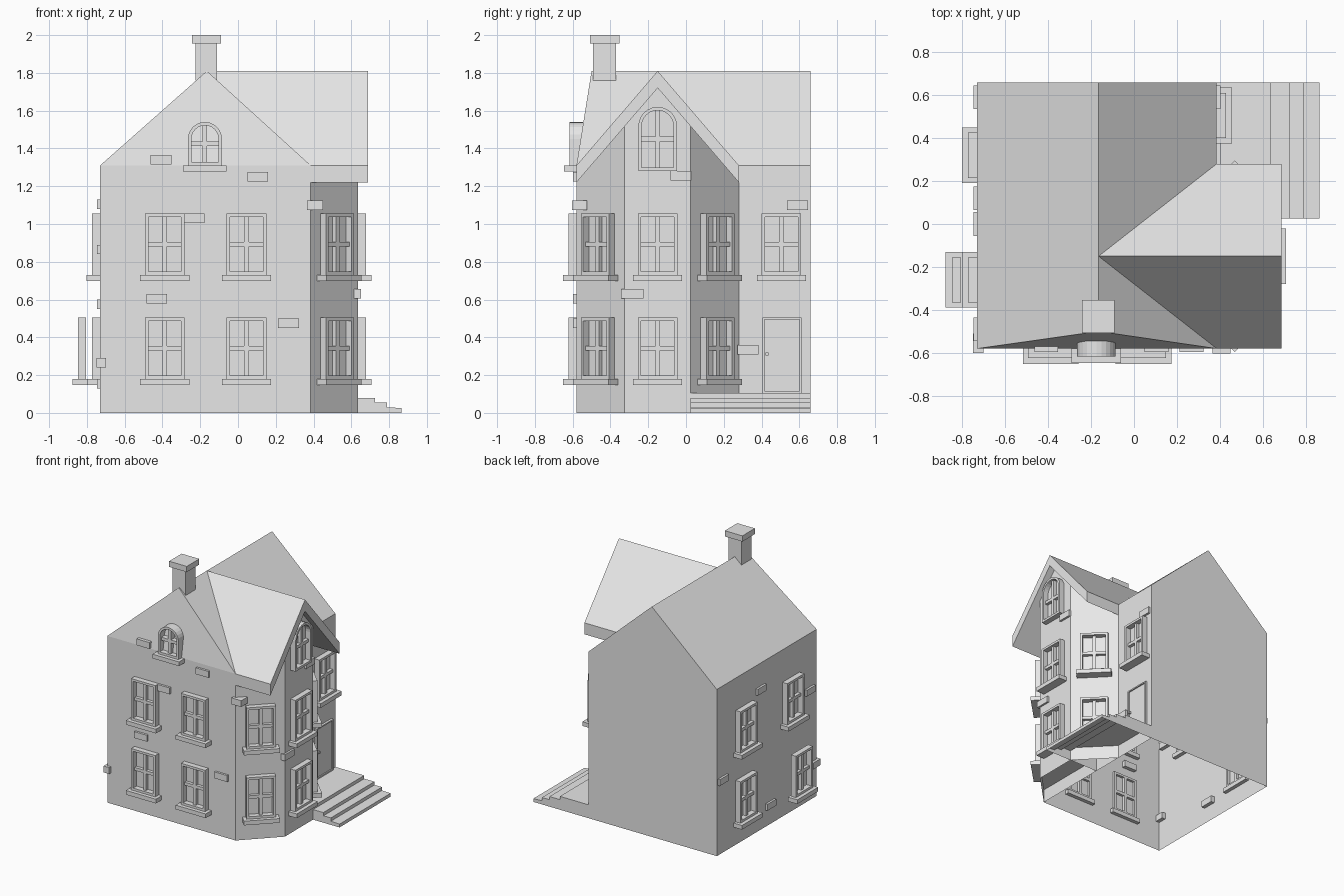
import bpy, math
from mathutils import Matrix

if "Cube" in bpy.data.objects:
    bpy.data.objects.remove(bpy.data.objects["Cube"])

grey = bpy.data.materials.new("plain_grey")
grey.use_nodes = True
grey.diffuse_color = (0.8, 0.8, 0.8, 1)
grey.node_tree.nodes["Principled BSDF"].inputs["Base Color"].default_value = (0.8, 0.8, 0.8, 1)

# Main dimensions
L, R, F, B = -0.73, 0.385, -0.58, 0.66      # main walls
BAY, BY, HALF = 0.635, -0.15, 0.43          # bay front, bay centre line, roof half width
EAVE, RIDGE, RX, SLAB = 1.31, 1.81, -0.165, 0.09


def add(name, verts, faces, matrix=None):
    mesh = bpy.data.meshes.new(name)
    mesh.from_pydata(verts, [], faces)
    if matrix:
        mesh.transform(matrix)
    mesh.materials.append(grey)
    obj = bpy.data.objects.new(name, mesh)
    bpy.context.collection.objects.link(obj)
    return obj


def wall(x, y, angle):
    """Local frame on a wall: x along it, -y outward, z up."""
    return Matrix.Translation((x, y, 0)) @ Matrix.Rotation(math.radians(angle), 4, "Z")


def box(name, x0, x1, y0, y1, z0, z1, matrix=None):
    verts = [(x, y, z) for x in (x0, x1) for y in (y0, y1) for z in (z0, z1)]
    faces = [(0, 1, 3, 2), (4, 6, 7, 5), (0, 4, 5, 1), (2, 3, 7, 6), (0, 2, 6, 4), (1, 5, 7, 3)]
    return add(name, verts, faces, matrix)


def outline(w, z0, z1, arched):
    """Closed opening outline, with an optional round head."""
    pts = [(-w / 2, z0), (w / 2, z0)]
    if not arched:
        return pts + [(w / 2, z1), (-w / 2, z1)]
    r = w / 2
    return pts + [(r * math.cos(a), z1 - r + r * math.sin(a))
                  for a in (math.pi * i / 12 for i in range(13))]


def ring(name, w, z0, z1, border, out, back, arched, matrix):
    outer = outline(w, z0, z1, arched)
    inner = outline(w - 2 * border, z0 + border, z1 - border, arched)
    n = len(outer)
    verts = [(x, y, z) for loop, y in ((outer, -out), (inner, -out), (inner, back), (outer, back))
             for x, z in loop]
    faces = []
    for k in range(4):
        for i in range(n):
            j, m = (i + 1) % n, (k + 1) % 4
            faces.append((k * n + i, k * n + j, m * n + j, m * n + i))
    return add(name, verts, faces, matrix)


def window(name, matrix, z0, w=0.21, h=0.325, arched=False, sill=True, cross=0.5, back=0.02):
    ring(name + "_frame", w, z0, z0 + h, 0.018, 0.043, back, arched, matrix)
    zc = z0 + h * cross
    box(name + "_upright", -0.012, 0.012, -0.025, back, z0 + 0.01, z0 + h - 0.01, matrix)
    box(name + "_crossbar", -w / 2 + 0.01, w / 2 - 0.01, -0.025, back, zc - 0.012, zc + 0.012, matrix)
    if sill:
        s = w / 2 + 0.025
        box(name + "_sill", -s, s, -0.072, back + 0.01, z0 - 0.033, z0, matrix)


# Main house shell, open underneath, with a steep hip at the front
add("house_shell",
    [(L, F, 0), (R, F, 0), (R, B, 0), (L, B, 0),
     (L, F, EAVE), (R, F, EAVE), (R, B, EAVE), (L, B, EAVE), (RX, -0.5, RIDGE), (RX, B, RIDGE)],
    [(0, 1, 5, 4), (1, 2, 6, 5), (2, 3, 7, 9, 6), (3, 0, 4, 7), (4, 5, 8), (5, 6, 9, 8), (7, 4, 8, 9)])

# Bay walls, rising to the underside of the gable roof
plan = [(R, F), (BAY, -0.325), (BAY, BY), (BAY, 0.025), (R, BY + HALF)]
under = lambda y: RIDGE - SLAB - (RIDGE - EAVE) * abs(y - BY) / HALF
low = [(x, y, 0) for x, y in plan]
high = [(x, y, under(y)) for x, y in plan]
add("bay_walls", low + high,
    [(0, 1, 6, 5), (1, 2, 3, 8, 7, 6), (3, 4, 9, 8)])
add("bay_floor", [(x, y, 0.105) for x, y in plan], [(0, 1, 2, 3, 4)])

# Gable roof slab over the bay
tip = 0.688
section = [(BY - HALF, EAVE), (BY, RIDGE), (BY + HALF, EAVE),
           (BY + HALF, EAVE - SLAB), (BY, RIDGE - SLAB), (BY - HALF, EAVE - SLAB)]
inner = [(RX if y == BY else R, y, z) for y, z in section]
add("bay_roof", inner + [(tip, y, z) for y, z in section],
    [(i, i + 6, (i + 1) % 6 + 6, (i + 1) % 6) for i in range(6)]
    + [(6, 11, 10, 7), (7, 10, 9, 8)])

# Chimney
box("chimney_stack", -0.225, -0.11, -0.493, -0.37, 1.76, 1.955)
box("chimney_cap", -0.243, -0.09, -0.508, -0.353, 1.955, 2.0)

# Porch and steps as one stepped profile, open underneath
profile = [(R, 0.105)]
for x, z in ((BAY, 0.105), (0.725, 0.08), (0.79, 0.055), (0.865, 0.026)):
    profile += [(x, z), (x, z - 0.026)]
profile += [(R, 0)]
n = len(profile)
add("porch_steps", [(x, y, z) for y in (0.025, B) for x, z in profile],
    [(i, i + 1, n + i + 1, n + i) for i in range(n - 2)]
    + [tuple(range(n)), tuple(range(2 * n - 1, n - 1, -1))])

# Windows on both floors
front = lambda x: wall(x, F, 0)
left_end = lambda y, x=L: wall(x, y, -90)
porch = lambda y: wall(R, y, 90)
bay = lambda y: wall(BAY, y, 90)
for floor, z in (("lower", 0.18), ("upper", 0.73)):
    window(floor + "_front_window_a", front(-0.388), z)
    window(floor + "_front_window_b", front(0.045), z)
    window(floor + "_side_window_back", left_end(0.32), z)
    window(floor + "_bay_window_front", wall(0.51, -0.4525, 45), z)
    window(floor + "_bay_window_middle", bay(BY), z)
    window(floor + "_bay_window_back", wall(0.51, 0.1525, 135), z)
window("upper_side_window_front", left_end(-0.26), 0.73)
window("lower_side_window_front", left_end(-0.26, -0.805), 0.18, back=0.0)
window("porch_window", porch(0.505), 0.73)

# Arched attic windows
window("front_attic_window", wall(-0.175, -0.575, 0), 1.31, w=0.18, h=0.23, arched=True, back=0.03)
window("bay_attic_window", bay(BY), 1.28, w=0.205, h=0.34, arched=True, sill=False)

# Door
door = porch(0.508)
ring("door_frame", 0.205, 0.105, 0.505, 0.01, 0.018, 0.02, False, door)
box("door_panel", -0.095, 0.095, -0.008, 0.01, 0.105, 0.497, door)
box("door_knob", -0.086, -0.072, -0.026, 0, 0.305, 0.32, door)

# Loose bricks standing proud of the walls
bricks = [(front(-0.408), 1.315), (front(0.105), 1.225), (front(-0.232), 1.005),
          (front(-0.43), 0.58), (front(0.268), 0.45),
          (bay(-0.028), 1.23), (porch(0.328), 0.31), (porch(0.59), 1.075),
          (left_end(0.12), 1.08), (left_end(-0.49), 0.84), (left_end(0.0), 0.13),
          (left_end(0.59), 0.55)]
for i, (m, z) in enumerate(bricks):
    box("brick_%02d" % i, -0.055, 0.055, -0.017, 0.03, z, z + 0.05, m)

# Bricks wrapping the corners
for name, x0, x1, y0, y1, z in (("bay_edge", 0.365, 0.45, -0.603, -0.525, 1.075),
                                ("bay_corner", 0.605, 0.65, -0.345, -0.225, 0.605),
                                ("house_corner", -0.75, -0.7, -0.6, -0.51, 0.24)):
    box("brick_" + name, x0, x1, y0, y1, z, z + 0.05)
